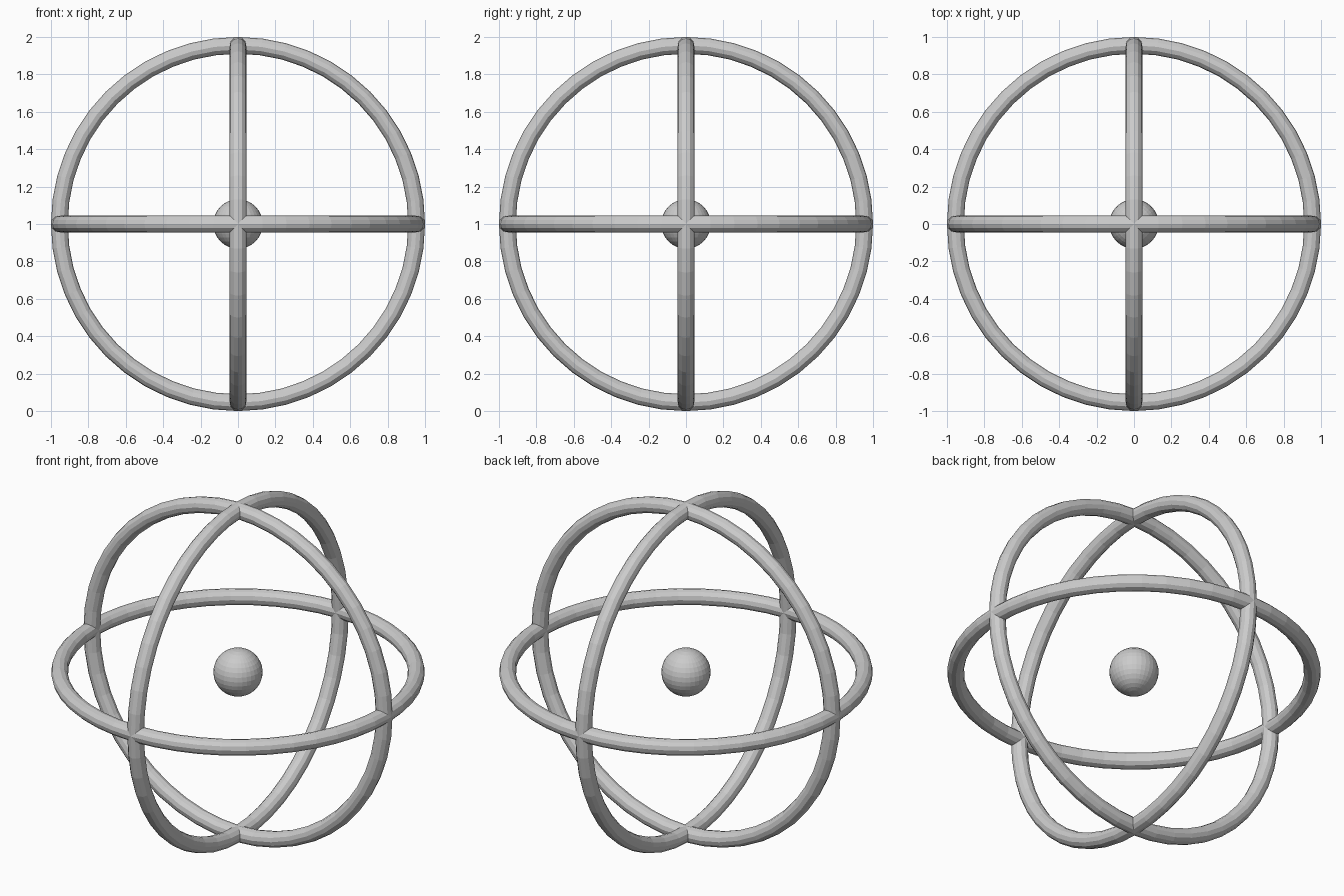
import bpy
from math import pi

if "Cube" in bpy.data.objects:
    bpy.data.objects.remove(bpy.data.objects["Cube"])

TUBE = 0.045
CENTRE = (0, 0, 1)

# Three mutually perpendicular rings
rings = {
    "horizontal_ring": (0, 0, 0),
    "front_ring": (pi / 2, 0, 0),
    "side_ring": (0, pi / 2, 0),
}
for name, rot in rings.items():
    bpy.ops.mesh.primitive_torus_add(
        major_segments=48, minor_segments=12,
        major_radius=1 - TUBE, minor_radius=TUBE,
        location=CENTRE, rotation=rot)
    bpy.context.object.name = name

# Small ball floating in the middle
bpy.ops.mesh.primitive_uv_sphere_add(
    segments=32, ring_count=16, radius=0.132, location=CENTRE)
bpy.context.object.name = "centre_ball"
